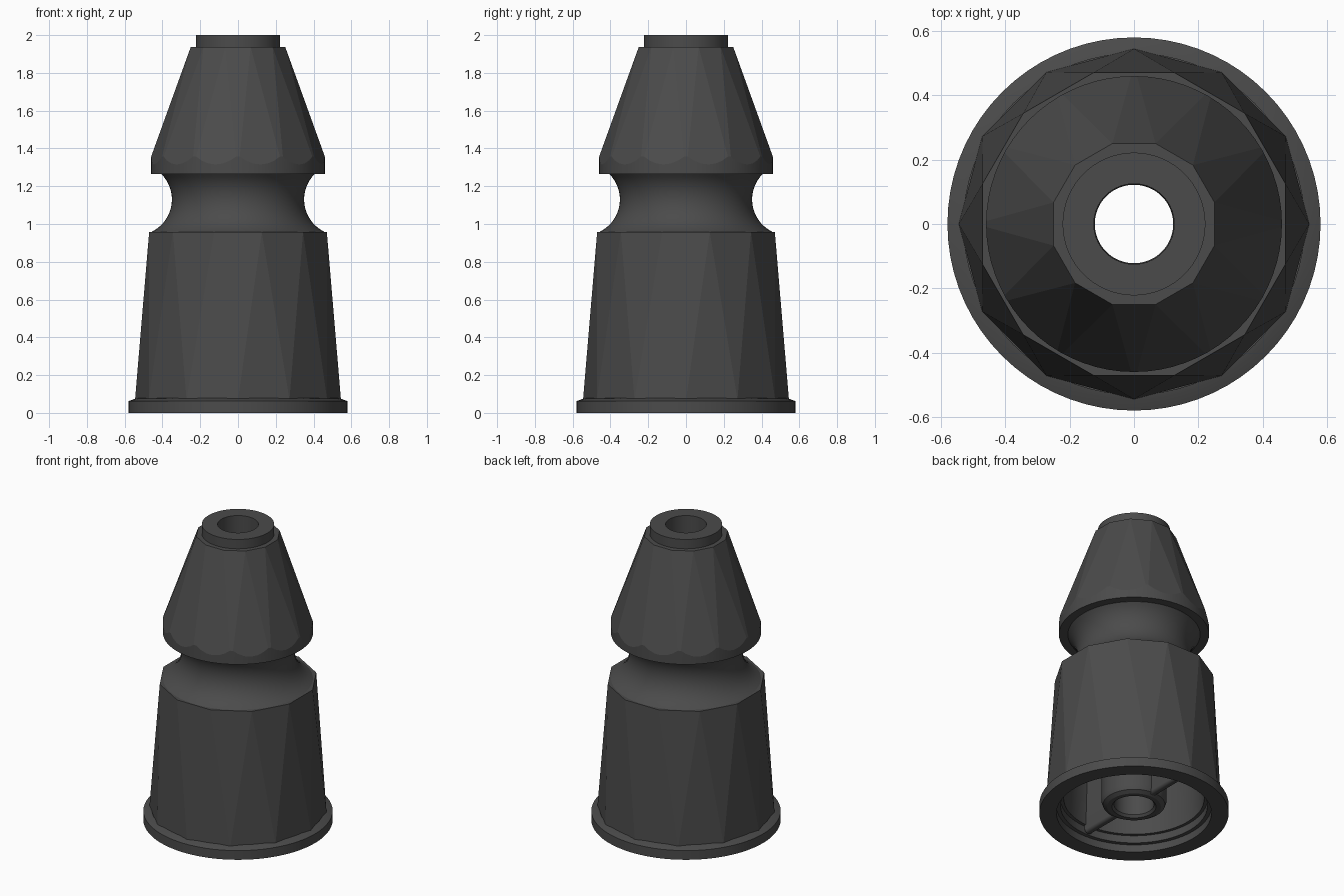
import bpy, bmesh
from math import sin, cos, pi, radians

if "Cube" in bpy.data.objects:
    bpy.data.objects.remove(bpy.data.objects["Cube"])

mat = bpy.data.materials.new("dark_grey")
mat.diffuse_color = (0.07, 0.07, 0.07, 1)
mat.use_nodes = True
mat.node_tree.nodes["Principled BSDF"].inputs["Base Color"].default_value = mat.diffuse_color


def make(name, bm, smooth=False):
    bmesh.ops.recalc_face_normals(bm, faces=bm.faces)
    me = bpy.data.meshes.new(name)
    bm.to_mesh(me)
    bm.free()
    ob = bpy.data.objects.new(name, me)
    bpy.context.collection.objects.link(ob)
    me.materials.append(mat)
    bpy.ops.object.select_all(action='DESELECT')
    ob.select_set(True)
    bpy.context.view_layer.objects.active = ob
    if smooth:
        bpy.ops.object.shade_smooth_by_angle(angle=radians(30))
    return ob


def rings(bm, levels, n):
    """Rings of n vertices, each level (radius, z, turn in degrees)."""
    return [[bm.verts.new((r * cos(2 * pi * i / n + radians(t)),
                           r * sin(2 * pi * i / n + radians(t)), z))
             for i in range(n)] for r, z, t in levels]


def lathe(name, profile, closed=False, n=72):
    bm = bmesh.new()
    rs = rings(bm, [(r, z, 0) for r, z in profile], n)
    pairs = list(zip(rs, rs[1:])) + ([(rs[-1], rs[0])] if closed else [])
    for a, b in pairs:
        for i in range(n):
            j = (i + 1) % n
            bm.faces.new((a[i], a[j], b[j], b[i]))
    return make(name, bm, True)


def faceted(name, r0, z0, r1, z1, inner=None):
    """Twelve-sided taper of alternating triangles; caps or an inner rim."""
    n = 12
    bm = bmesh.new()
    lo, hi = rings(bm, [(r0, z0, 0), (r1, z1, 15)], n)
    for i in range(n):
        j = (i + 1) % n
        bm.faces.new((lo[i], lo[j], hi[i]))
        bm.faces.new((lo[j], hi[j], hi[i]))
    if inner:
        rim = rings(bm, [(inner, z1, 15)], n)[0]
        for i in range(n):
            j = (i + 1) % n
            bm.faces.new((hi[i], hi[j], rim[j], rim[i]))
    else:
        bm.faces.new(lo[::-1])
        bm.faces.new(hi)
    return make(name, bm)


# Base flange with stepped hollow interior
lathe("base_flange", [(0.53, 0.078), (0.545, 0.075), (0.58, 0.062), (0.58, 0),
                      (0.475, 0), (0.475, 0.05), (0.45, 0.05), (0.45, 0.1),
                      (0.43, 0.1), (0.40, 0.9), (0.18, 0.9)])

# Faceted lower body
faceted("lower_body", 0.545, 0.07, 0.487, 0.957, inner=0.40)

# Concave neck, a circular groove
R, cz = 0.19, 1.13
arc = [radians(a) for a in [-61 + 106 * k / 16 for k in range(17)]]
lathe("neck", [(0.468, 0.952)] + [(0.35 + R - R * cos(a), cz + R * sin(a)) for a in arc]
      + [(0.405, 1.275)])

# Faceted upper cone trimmed by a round sleeve, giving the scalloped edge
cone = faceted("upper_cone", 0.493, 1.265, 0.259, 1.937)
sleeve = lathe("trim_sleeve", [(0.46, 1.1), (0.46, 2.1), (0.15, 2.1), (0.15, 1.1)], True)
sleeve.hide_render = True
mod = cone.modifiers.new("trim", 'BOOLEAN')
mod.operation, mod.solver, mod.object = 'INTERSECT', 'EXACT', sleeve
bpy.context.view_layer.objects.active = cone
bpy.ops.object.modifier_apply(modifier=mod.name)
bpy.data.objects.remove(sleeve)
bpy.ops.object.select_all(action='DESELECT')
cone.select_set(True)
bpy.context.view_layer.objects.active = cone
bpy.ops.object.shade_smooth_by_angle(angle=radians(8))

# Central tube with rounded lower end and top collar
lathe("core_tube", [(0.122, 0.06), (0.135, 0.045), (0.165, 0.045), (0.19, 0.06),
                    (0.2, 0.09), (0.2, 1.9), (0.222, 1.9), (0.222, 2.0),
                    (0.125, 2.0)], True)

# Two inner ribs joining the tube to the wall
for side, sgn in (("back", 1), ("front", -1)):
    bm = bmesh.new()
    bmesh.ops.create_cube(bm, size=1)
    for v in bm.verts:
        v.co = (v.co.x * 0.05, sgn * 0.305 + v.co.y * 0.27, 0.475 + v.co.z * 0.85)
    low = [e for e in bm.edges if all(v.co.z < 0.1 for v in e.verts)
           and abs(e.verts[0].co.x - e.verts[1].co.x) < 1e-4]
    bmesh.ops.bevel(bm, geom=low, offset=0.02, segments=4, affect='EDGES', profile=0.5)
    make("rib_" + side, bm, True)
